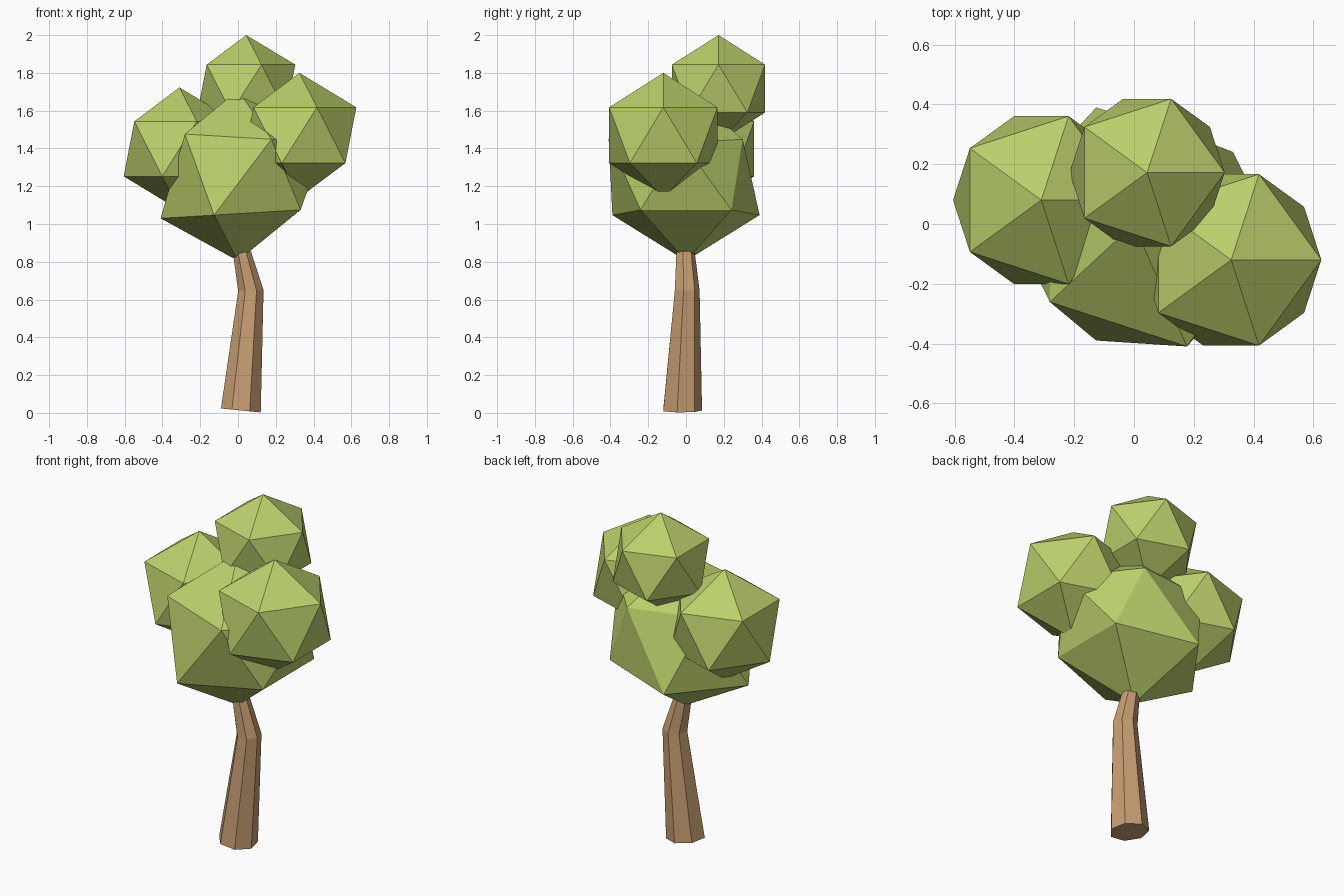
import bpy, bmesh
from math import sin, cos, tau
from mathutils import Vector

if "Cube" in bpy.data.objects:
    bpy.data.objects.remove(bpy.data.objects["Cube"])


def material(name, color):
    m = bpy.data.materials.new(name)
    m.diffuse_color = color
    m.use_nodes = True
    m.node_tree.nodes["Principled BSDF"].inputs["Base Color"].default_value = m.diffuse_color
    return m


LEAF = material("leaf_green", (0.50, 0.63, 0.15, 1))
BARK = material("bark_brown", (0.57, 0.34, 0.17, 1))


def finish(bm, name, mat):
    bmesh.ops.recalc_face_normals(bm, faces=bm.faces)
    me = bpy.data.meshes.new(name)
    bm.to_mesh(me)
    bm.free()
    me.materials.append(mat)
    ob = bpy.data.objects.new(name, me)
    bpy.context.collection.objects.link(ob)
    return ob


def leaf_clump(name, centre, rxy, rz, shape=None):
    bm = bmesh.new()
    bmesh.ops.create_icosphere(bm, subdivisions=1, radius=1)
    for v in bm.verts:
        v.co = Vector((v.co.x * rxy, v.co.y * rxy, v.co.z * rz))
        if shape:
            shape(v.co)
        v.co += Vector(centre)
    return finish(bm, name, LEAF)


def uneven(co):
    # upper ring leans right and is pulled in at the back; right side is flatter
    if 0 < co.z < 0.4:
        co.x += 0.05
        co.y = min(co.y - 0.02, 0.30)
    co.z *= 1 - 0.3 * co.x


# Foliage: four overlapping icosahedra
leaf_clump("main_foliage", (0, 0, 1.257), 0.458, 0.452, uneven)
leaf_clump("left_foliage", (-0.31, 0.08, 1.398), 0.33, 0.325)
leaf_clump("right_foliage", (0.325, -0.12, 1.47), 0.337, 0.33)
leaf_clump("top_foliage", (0.044, 0.172, 1.717), 0.29, 0.283)

# Trunk: seven-sided rings along a bent path (x, y, z, radius, tilt)
RINGS = [
    (0.015, -0.023, 0.013, 0.108, -0.10),
    (0.068, 0.003, 0.647, 0.069, 0.05),
    (0.020, -0.005, 0.860, 0.050, -0.10),
]
SIDES = 7
bm = bmesh.new()
loops = []
for x, y, z, r, tilt in RINGS:
    loop = []
    for i in range(SIDES):
        a = tau * i / SIDES
        dx, dy = r * sin(a), r * cos(a)
        loop.append(bm.verts.new((x + dx, y + dy, z + tilt * dx)))
    loops.append(loop)
for lo, hi in zip(loops, loops[1:]):
    for i in range(SIDES):
        j = (i + 1) % SIDES
        bm.faces.new((lo[i], lo[j], hi[j], hi[i]))
bm.faces.new(loops[0])
bm.faces.new(loops[-1])
finish(bm, "trunk", BARK)
